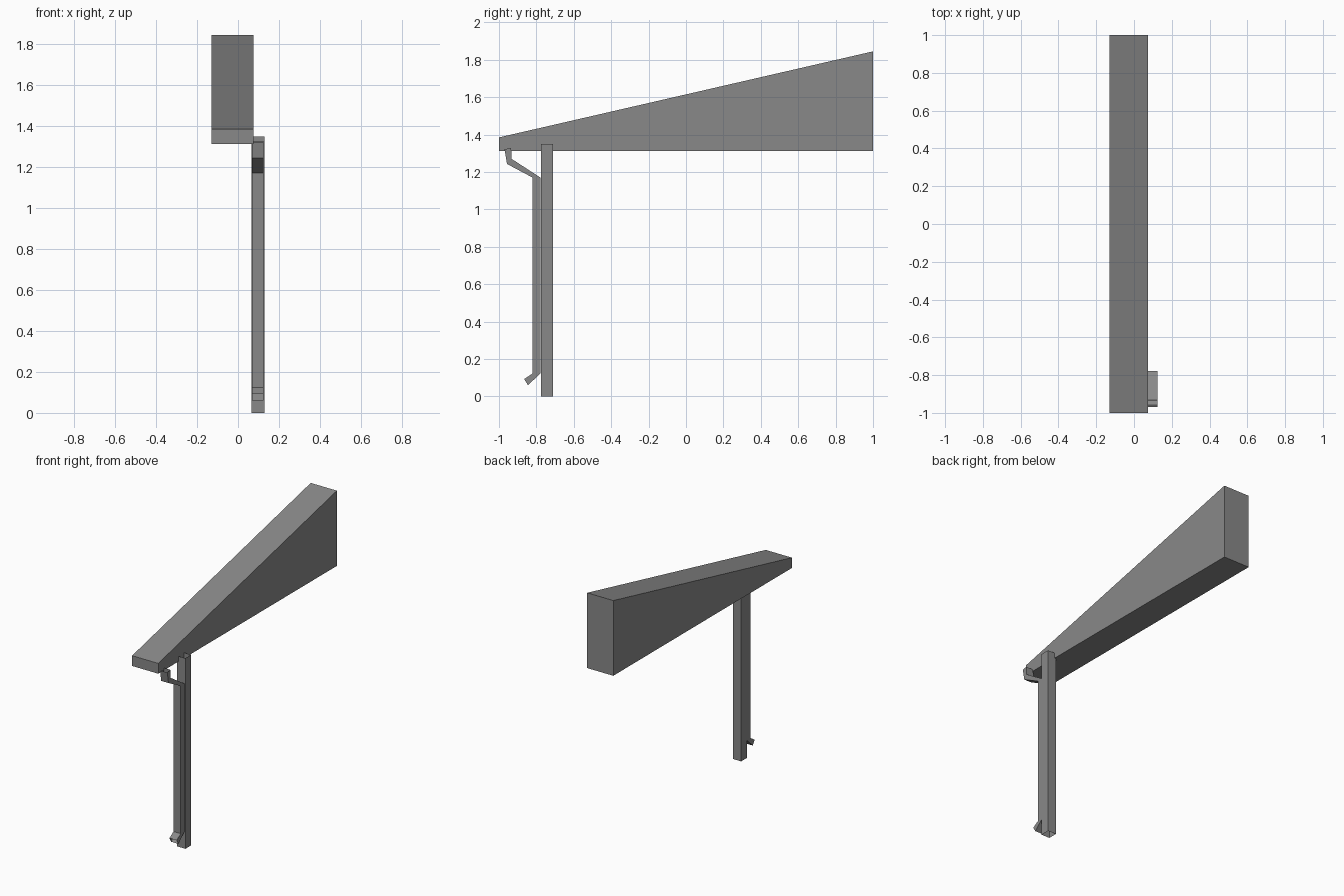
import bpy

cube = bpy.data.objects.get("Cube")
if cube:
    bpy.data.objects.remove(cube, do_unlink=True)

grey = bpy.data.materials.new("mid grey")
grey.use_nodes = True
COLOUR = (0.25, 0.25, 0.25, 1)
grey.diffuse_color = COLOUR
grey.node_tree.nodes["Principled BSDF"].inputs["Base Color"].default_value = COLOUR


def tube(name, x0, x1, stations, capped=False):
    """Rectangular section swept through (front, back) pairs of (y, z) points."""
    verts, faces = [], []
    for front, back in stations:
        verts += [(x0, *front), (x1, *front), (x1, *back), (x0, *back)]
    for s in range(len(stations) - 1):
        for i in range(4):
            a, b = s * 4 + i, s * 4 + (i + 1) % 4
            faces.append((a, b, b + 4, a + 4))
    if capped:
        last = len(verts) - 4
        faces += [(3, 2, 1, 0), tuple(range(last, last + 4))]
    mesh = bpy.data.meshes.new(name)
    mesh.from_pydata(verts, [], faces)
    mesh.materials.append(grey)
    obj = bpy.data.objects.new(name, mesh)
    bpy.context.collection.objects.link(obj)
    return obj


# Tapered roof wedge
tube("roof_wedge", -0.13, 0.075,
     [((-1, 1.312), (1, 1.312)), ((-1, 1.385), (1, 1.845))], capped=True)

# Hollow post, open at both ends
tube("post", 0.065, 0.13,
     [((-0.775, 0), (-0.71, 0)), ((-0.775, 1.35), (-0.71, 1.35))])

# Hollow downpipe with a kicked outlet and an offset neck, open at both ends
tube("downpipe", 0.068, 0.125, [
    ((-0.865, 0.093), (-0.845, 0.06)),
    ((-0.82, 0.123), (-0.778, 0.123)),
    ((-0.82, 1.17), (-0.778, 1.17)),
    ((-0.957, 1.243), (-0.932, 1.27)),
    ((-0.97, 1.322), (-0.935, 1.328)),
])
